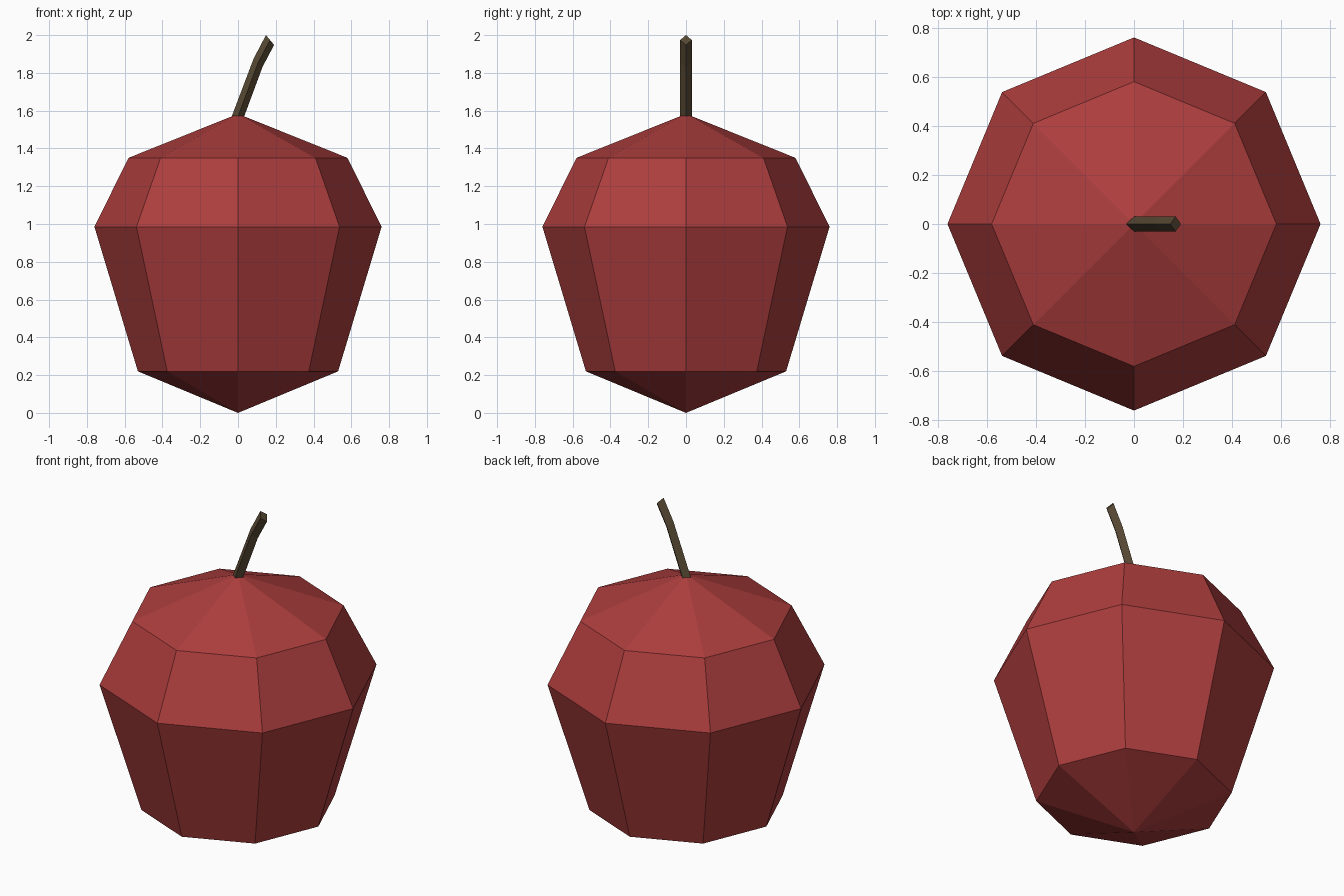
import bpy, bmesh, math

if "Cube" in bpy.data.objects:
    bpy.data.objects.remove(bpy.data.objects["Cube"])


def material(name, rgb):
    m = bpy.data.materials.new(name)
    m.diffuse_color = (*rgb, 1.0)
    m.use_nodes = True
    m.node_tree.nodes["Principled BSDF"].inputs["Base Color"].default_value = m.diffuse_color
    return m


def loft(name, rings, mat, bottom=None, top=None):
    """Skin a list of vertex rings; ends close to a point or a flat cap."""
    bm = bmesh.new()
    loops = [[bm.verts.new(p) for p in ring] for ring in rings]
    n = len(loops[0])
    for a, b in zip(loops, loops[1:]):
        for i in range(n):
            j = (i + 1) % n
            bm.faces.new((a[i], a[j], b[j], b[i]))
    for loop, tip in ((loops[0], bottom), (loops[-1], top)):
        if tip:
            v = bm.verts.new(tip)
            for i in range(n):
                bm.faces.new((loop[i], loop[(i + 1) % n], v))
        else:
            bm.faces.new(loop)
    bmesh.ops.recalc_face_normals(bm, faces=bm.faces)
    mesh = bpy.data.meshes.new(name)
    bm.to_mesh(mesh)
    bm.free()
    mesh.materials.append(mat)
    obj = bpy.data.objects.new(name, mesh)
    bpy.context.collection.objects.link(obj)
    return obj


red = material("fruit red", (0.42, 0.047, 0.047))
brown = material("stem brown", (0.095, 0.065, 0.033))

# Fruit body: eight-sided profile with pointed ends
profile = [(0.53, 0.22), (0.76, 0.985), (0.58, 1.35)]
body_rings = [[(r * math.cos(k * math.pi / 4), r * math.sin(k * math.pi / 4), z)
               for k in range(8)] for r, z in profile]
loft("fruit_body", body_rings, red, bottom=(0, 0, 0), top=(0, 0, 1.583))

# Stem: bent diamond-section rod, given by its left and right edges
edges = [((-0.032, 1.573), (0.034, 1.573)),
         ((0.083, 1.876), (0.130, 1.832)),
         ((0.148, 2.0), (0.191, 1.948))]
stem_rings = []
for (xl, zl), (xr, zr) in edges:
    xm, zm = (xl + xr) / 2, (zl + zr) / 2
    stem_rings.append([(xl, 0, zl), (xm, -0.031, zm), (xr, 0, zr), (xm, 0.031, zm)])
loft("stem", stem_rings, brown)
